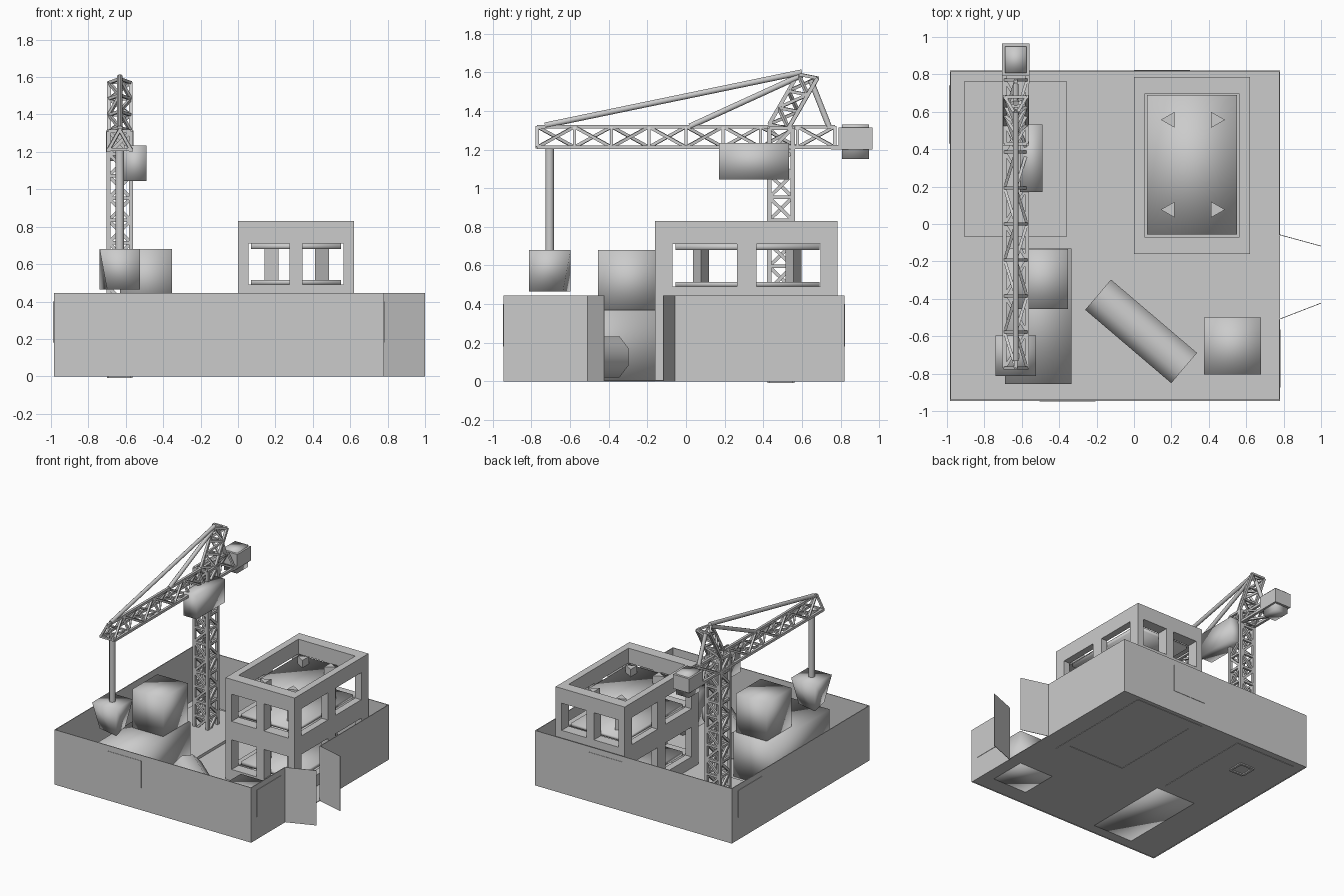
import bpy, bmesh, math
from mathutils import Vector, Matrix

if "Cube" in bpy.data.objects:
    bpy.data.objects.remove(bpy.data.objects["Cube"])

grey = bpy.data.materials.new("concrete_grey")
grey.diffuse_color = (0.6, 0.6, 0.6, 1)
grey.use_nodes = True
grey.node_tree.nodes["Principled BSDF"].inputs["Base Color"].default_value = grey.diffuse_color


def finish(name, bm, smooth=False):
    bmesh.ops.recalc_face_normals(bm, faces=bm.faces)
    for f in bm.faces:
        f.smooth = smooth
    me = bpy.data.meshes.new(name)
    bm.to_mesh(me)
    bm.free()
    me.materials.append(grey)
    ob = bpy.data.objects.new(name, me)
    bpy.context.collection.objects.link(ob)
    return ob


def add_box(bm, x0, x1, y0, y1, z0, z1):
    m = Matrix.Translation(((x0 + x1) / 2, (y0 + y1) / 2, (z0 + z1) / 2))
    m = m @ Matrix.Diagonal((x1 - x0, y1 - y0, z1 - z0, 1))
    return bmesh.ops.create_cube(bm, size=1, matrix=m)["verts"]


def box(name, *b, smooth=False):
    bm = bmesh.new()
    add_box(bm, *b)
    return finish(name, bm, smooth)


def add_rod(bm, p, q, r, sides=4, turn=math.pi / 4):
    p, q = Vector(p), Vector(q)
    d = q - p
    rot = d.to_track_quat('Z', 'Y').to_matrix().to_4x4()
    m = Matrix.Translation((p + q) / 2) @ rot @ Matrix.Rotation(turn, 4, 'Z')
    bmesh.ops.create_cone(bm, cap_ends=True, segments=sides, radius1=r, radius2=r,
                          depth=d.length, matrix=m)


def rod(name, p, q, r, sides=12):
    bm = bmesh.new()
    add_rod(bm, p, q, r, sides, math.pi / sides)
    ob = finish(name, bm, True)
    bpy.context.view_layer.objects.active = ob
    ob.select_set(True)
    bpy.ops.object.shade_smooth_by_angle(angle=math.radians(50))
    ob.select_set(False)


def truss(name, corners, axis, bays, r, alternate=True):
    """Lattice girder: rails at each corner, struts and diagonals on each side."""
    bm = bmesh.new()
    corners = [Vector(c) for c in corners]
    axis = Vector(axis)
    n = len(corners)
    for i in range(n):
        a, b = corners[i], corners[(i + 1) % n]
        add_rod(bm, a, a + axis, r)
        for k in range(bays + 1):
            s = axis * (k / bays)
            add_rod(bm, a + s, b + s, r * 0.8)
            if k < bays:
                t = axis * ((k + 1) / bays)
                flip = alternate and k % 2
                add_rod(bm, (b if flip else a) + s, (a if flip else b) + t, r * 0.8)
    return finish(name, bm)


# Site floor and thin boundary fence, open on the right side
X0, X1, Y0, Y1, H, T = -0.985, 0.78, -0.945, 0.82, 0.445, 0.006
box("site_floor", X0, X1, Y0, Y1, 0.003, 0.008)
bm = bmesh.new()
add_box(bm, X0, X1, Y0, Y0 + T, 0, H)
add_box(bm, X0, X1, Y1 - T, Y1, 0, H)
add_box(bm, X0, X0 + T, Y0, Y1, 0, H)
add_box(bm, X1 - T, X1, Y0, -0.51, 0, H)
add_box(bm, X1 - T, X1, -0.06, Y1, 0, H)
finish("fence", bm)

# Gate leaves swung outwards
for name, ya, yb in (("gate_front", -0.51, -0.425), ("gate_back", -0.06, -0.12)):
    bm = bmesh.new()
    vs = []
    for off in (0, 0.004):
        vs.append([bm.verts.new(c) for c in ((X1, ya + off, 0), (1, yb + off, 0),
                                             (1, yb + off, H), (X1, ya + off, H))])
    bm.faces.new(vs[0])
    bm.faces.new(vs[1])
    for i in range(4):
        j = (i + 1) % 4
        bm.faces.new((vs[0][i], vs[0][j], vs[1][j], vs[1][i]))
    finish(name, bm)

# Blank sign plates, one per fence side
P = 0.003
box("sign_front", -0.505, -0.205, Y0 - P, Y0, 0.18, 0.40)
box("sign_back", 0.0, 0.30, Y1, Y1 + P, 0.18, 0.40)
box("sign_right", X1, X1 + P, -0.875, -0.565, 0.18, 0.40)
box("sign_left", X0 - P, X0, 0.43, 0.74, 0.18, 0.40)

# Building shell: three ring beams with posts between them
bx0, bx1, by0, by1, tx, ty = 0.0, 0.62, -0.16, 0.785, 0.055, 0.09
bm = bmesh.new()
for z0, z1 in ((0, 0.10), (0.34, 0.49), (0.71, 0.83)):
    add_box(bm, bx0, bx1, by0, by0 + ty, z0, z1)
    add_box(bm, bx0, bx1, by1 - ty, by1, z0, z1)
    add_box(bm, bx0, bx0 + tx, by0 + ty, by1 - ty, z0, z1)
    add_box(bm, bx1 - tx, bx1, by0 + ty, by1 - ty, z0, z1)
for z0, z1 in ((0.10, 0.34), (0.49, 0.71)):
    for y0, y1 in ((by0, by0 + ty), (by1 - ty, by1)):
        for x0, x1 in ((bx0, bx0 + tx), (0.276, 0.345), (bx1 - tx, bx1)):
            add_box(bm, x0, x1, y0, y1, z0, z1)
    for x0, x1 in ((bx0, bx0 + tx), (bx1 - tx, bx1)):
        add_box(bm, x0, x1, 0.265, 0.364, z0, z1)
finish("building_shell", bm)

# Floor slabs and triangular columns inside
for i, (z0, z1) in enumerate(((0.10, 0.13), (0.31, 0.34), (0.49, 0.515), (0.68, 0.71))):
    box(f"floor_slab_{i}", 0.07, 0.55, -0.055, 0.69, z0, z1, smooth=True)
for cx, s in ((0.18, -1), (0.45, 1)):
    for cy in (0.077, 0.557):
        bm = bmesh.new()
        f = bm.faces.new([bm.verts.new((cx + s * a, cy + b, 0.10))
                          for a, b in ((0.037, 0), (-0.037, 0.042), (-0.037, -0.042))])
        top = bmesh.ops.extrude_face_region(bm, geom=[f])["geom"]
        bmesh.ops.translate(bm, vec=(0, 0, 0.67),
                            verts=[v for v in top if isinstance(v, bmesh.types.BMVert)])
        finish("column", bm)

# Ground works: crane pad, material stacks, crate, pipe
box("crane_pad", -0.905, -0.36, -0.07, 0.765, 0, 0.03)
box("lower_stack", -0.69, -0.335, -0.855, -0.13, 0, 0.37, smooth=True)
box("upper_stack", -0.63, -0.352, -0.455, -0.135, 0.37, 0.68, smooth=True)
box("crate", 0.375, 0.68, -0.805, -0.5, 0, 0.28, smooth=True)
rod("pipe", (-0.192, -0.378, 0.127), (0.268, -0.77, 0.127), 0.115, 8)

# Crane tower, jib and leaning mast head
cx, r = -0.632, 0.016
truss("crane_tower", [(cx - 0.06, 0.43, 0), (cx + 0.06, 0.43, 0),
                      (cx + 0.06, 0.552, 0), (cx - 0.06, 0.552, 0)], (0, 0, 1.31), 11, r)
truss("crane_jib", [(cx - 0.06, -0.77, 1.212), (cx + 0.06, -0.77, 1.212),
                    (cx, -0.77, 1.318)], (0, 1.54, 0), 8, 0.014)
truss("mast_head", [(cx - 0.058, 0.53, 1.31), (cx + 0.058, 0.53, 1.31),
                    (cx, 0.43, 1.33)], (0, 0.15, 0.26), 3, 0.014)

# Stay rods
for name, p, q in (("stay_long", (cx, -0.73, 1.325), (cx, 0.60, 1.60)),
                   ("stay_mid", (cx, 0.02, 1.32), (cx, 0.60, 1.585)),
                   ("stay_rear", (cx, 0.74, 1.32), (cx, 0.645, 1.56))):
    rod(name, p, q, 0.016, 8)

# Counterweight in its cradle
box("counterweight_cradle", -0.705, -0.56, 0.79, 0.966, 1.20, 1.315)
box("counterweight", -0.69, -0.575, 0.808, 0.948, 1.15, 1.33, smooth=True)
for x in (cx - 0.06, cx + 0.06):
    box("cradle_arm", x - 0.012, x + 0.012, 0.75, 0.80, 1.20, 1.224)

# Cabin, hoist rope and hanging load
box("cabin", -0.61, -0.49, 0.17, 0.533, 1.045, 1.235, smooth=True)
rod("hoist_rope", (cx, -0.706, 0.67), (cx, -0.706, 1.21), 0.024, 8)
bm = bmesh.new()
mid = Vector((-0.632, -0.705, 0))
for v in add_box(bm, -0.74, -0.525, -0.812, -0.597, 0.465, 0.68):
    d = v.co - mid
    if v.co.z < 0.5 and d.x * d.y > 0:  # two bottom corners drawn in
        v.co.x -= 0.04 * math.copysign(1, d.x)
        v.co.y -= 0.04 * math.copysign(1, d.y)
finish("hanging_load", bm, True)
